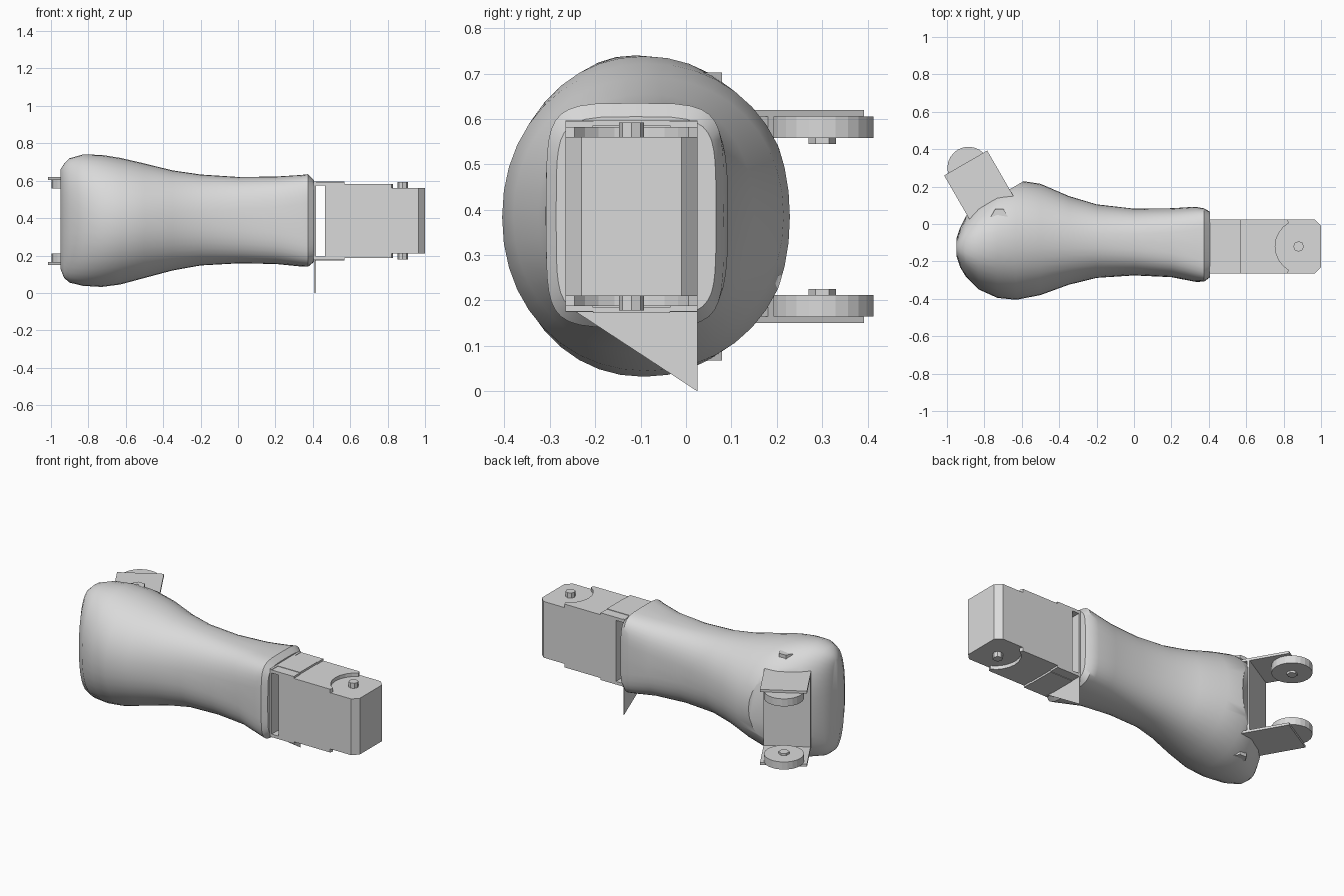
import bpy, bmesh, math
from mathutils import Vector, Matrix

if "Cube" in bpy.data.objects:
    bpy.data.objects.remove(bpy.data.objects["Cube"])

grey = bpy.data.materials.new("plain grey")
grey.use_nodes = True
grey.diffuse_color = (0.7, 0.7, 0.7, 1)
grey.node_tree.nodes["Principled BSDF"].inputs["Base Color"].default_value = (0.7, 0.7, 0.7, 1)

MID_Z = 0.385       # height of the limb axis
SERVO_Y = -0.12     # centre line of the servo


def finish(name, bm, smooth=False):
    bmesh.ops.recalc_face_normals(bm, faces=bm.faces)
    mesh = bpy.data.meshes.new(name)
    bm.to_mesh(mesh)
    bm.free()
    obj = bpy.data.objects.new(name, mesh)
    bpy.context.collection.objects.link(obj)
    mesh.materials.append(grey)
    if smooth:
        bpy.ops.object.select_all(action='DESELECT')
        obj.select_set(True)
        bpy.context.view_layer.objects.active = obj
        bpy.ops.object.shade_smooth_by_angle(angle=math.radians(35))
    return obj


def prism(name, points, z0, z1, matrix=None):
    """Extrude a plan outline between two heights."""
    bm = bmesh.new()
    low = [bm.verts.new((x, y, z0)) for x, y in points]
    high = [bm.verts.new((x, y, z1)) for x, y in points]
    bm.faces.new(low)
    bm.faces.new(high)
    n = len(points)
    for i in range(n):
        j = (i + 1) % n
        bm.faces.new((low[i], low[j], high[j], high[i]))
    if matrix:
        bm.transform(matrix)
    return finish(name, bm)


def rect(x0, x1, y0, y1):
    return [(x0, y0), (x1, y0), (x1, y1), (x0, y1)]


def arc(cx, cy, r, start, end, n):
    angles = [math.radians(start + (end - start) * i / n) for i in range(n + 1)]
    return [(cx + r * math.cos(a), cy + r * math.sin(a)) for a in angles]


def both_ends(name, points, z0, z1, matrix=None):
    """Same prism at the top and mirrored at the bottom."""
    prism("upper_" + name, points, z0, z1, matrix)
    prism("lower_" + name, points, 2 * MID_Z - z1, 2 * MID_Z - z0, matrix)


# Limb shell sections: x, front y, back y, bottom z, top z, squareness, side pinch
sections = [
    (-0.95, -0.17, -0.08, 0.13, 0.66, 2.6, 0),
    (-0.93, -0.23, -0.02, 0.08, 0.69, 2.5, 0),
    (-0.9, -0.28, 0.04, 0.055, 0.72, 2.4, 0),
    (-0.83, -0.35, 0.13, 0.038, 0.74, 2.2, 0),
    (-0.73, -0.395, 0.21, 0.032, 0.738, 2.1, 0),
    (-0.63, -0.405, 0.235, 0.045, 0.722, 2.1, 0),
    (-0.5, -0.38, 0.215, 0.08, 0.692, 2.1, 0),
    (-0.35, -0.325, 0.15, 0.12, 0.655, 2.2, 0),
    (-0.2, -0.288, 0.105, 0.147, 0.633, 2.3, 0),
    (0, -0.275, 0.082, 0.158, 0.62, 2.6, 0),
    (0.2, -0.29, 0.09, 0.155, 0.622, 3, 0.03),
    (0.33, -0.322, 0.105, 0.142, 0.63, 3.6, 0.06),
    (0.375, -0.335, 0.11, 0.14, 0.635, 4, 0.12),
    (0.405, -0.31, 0.09, 0.165, 0.605, 4, 0.12),
]
SEG = 40
bm = bmesh.new()
rings = []
for x, y0, y1, z0, z1, power, pinch in sections:
    ring = []
    for i in range(SEG):
        a = math.tau * i / SEG
        c, s = math.cos(a), math.sin(a)
        u = math.copysign(abs(c) ** (2 / power), c) * (1 - pinch * c * c)
        v = math.copysign(abs(s) ** (2 / power), s)
        ring.append(bm.verts.new((x, (y0 + y1) / 2 + u * (y1 - y0) / 2,
                                  (z0 + z1) / 2 + v * (z1 - z0) / 2)))
    rings.append(ring)
for r0, r1 in zip(rings, rings[1:]):
    for i in range(SEG):
        j = (i + 1) % SEG
        bm.faces.new((r0[i], r0[j], r1[j], r1[i]))
bm.faces.new(rings[0])
bm.faces.new(rings[-1])

# Flat seat cut into the shell where the fork is mounted
fork_turn = Matrix.Rotation(math.radians(30), 4, 'Z')
outward = fork_turn @ Vector((0, 1, 0))
bmesh.ops.bisect_plane(bm, geom=bm.verts[:] + bm.edges[:] + bm.faces[:],
                       plane_co=(-0.64, 0.2, 0), plane_no=outward, clear_outer=True)
bmesh.ops.holes_fill(bm, edges=[e for e in bm.edges if e.is_boundary], sides=0)
finish("limb_shell", bm, smooth=True)

# Fork: two arms with round bearing pads, joined by a base plate
fork = Matrix.Translation((-0.885, 0.3, 0)) @ fork_turn
both_ends("fork_arm", rect(-0.133, 0.133, -0.285, 0.03), 0.605, 0.62, fork)
both_ends("bearing_pad", arc(0, 0, 0.113, 0, 345, 23), 0.558, 0.605, fork)
both_ends("bearing_pin", arc(0, 0, 0.03, 0, 300, 5), 0.545, 0.558, fork)
prism("fork_base", rect(-0.133, 0.133, -0.215, -0.2), 0.155, 0.615, fork)

# Small screw heads on the shell above and below
both_ends("shell_screw", arc(-0.72, 0.04, 0.045, 0, 300, 5), 0.64, 0.702)

# Servo case with chamfered outer edges
y0, y1 = SERVO_Y - 0.145, SERVO_Y + 0.145
prism("servo_case", [(0.465, y0), (0.965, y0), (1.0, y0 + 0.035),
                     (1.0, y1 - 0.035), (0.965, y1), (0.465, y1)], 0.21, 0.56)

# Servo covers with a round cutout facing the output shaft
cover = [(0.465, y1), (0.465, y0), (0.82, y0)]
cover += arc(0.9, SERVO_Y, 0.145, 240, 120, 8) + [(0.82, y1)]
both_ends("servo_cover", cover, 0.56, 0.582)
both_ends("output_shaft", arc(0.88, SERVO_Y, 0.028, 0, 315, 7), 0.56, 0.592)

# Mounting bracket: back plate, flanges and lugs
prism("mount_plate", rect(0.405, 0.418, y0, y1), 0.175, 0.597)
both_ends("mount_flange", rect(0.41, 0.57, y0 + 0.06, y1 - 0.06), 0.585, 0.597)
for side, label in ((-1, "front"), (1, "back")):
    lug_y = SERVO_Y + side * 0.115
    both_ends(label + "_lug", rect(0.41, 0.57, lug_y - 0.03, lug_y + 0.03), 0.575, 0.594)

# Thin triangular fin hanging below the mount
bm = bmesh.new()
tri = [(-0.25, 0.18), (0.025, 0.18), (0.025, 0)]
face = bm.faces.new([bm.verts.new((0.41, y, z)) for y, z in tri])
grown = bmesh.ops.extrude_face_region(bm, geom=[face])["geom"]
bmesh.ops.translate(bm, vec=(0.004, 0, 0),
                    verts=[g for g in grown if isinstance(g, bmesh.types.BMVert)])
finish("mount_fin", bm)
